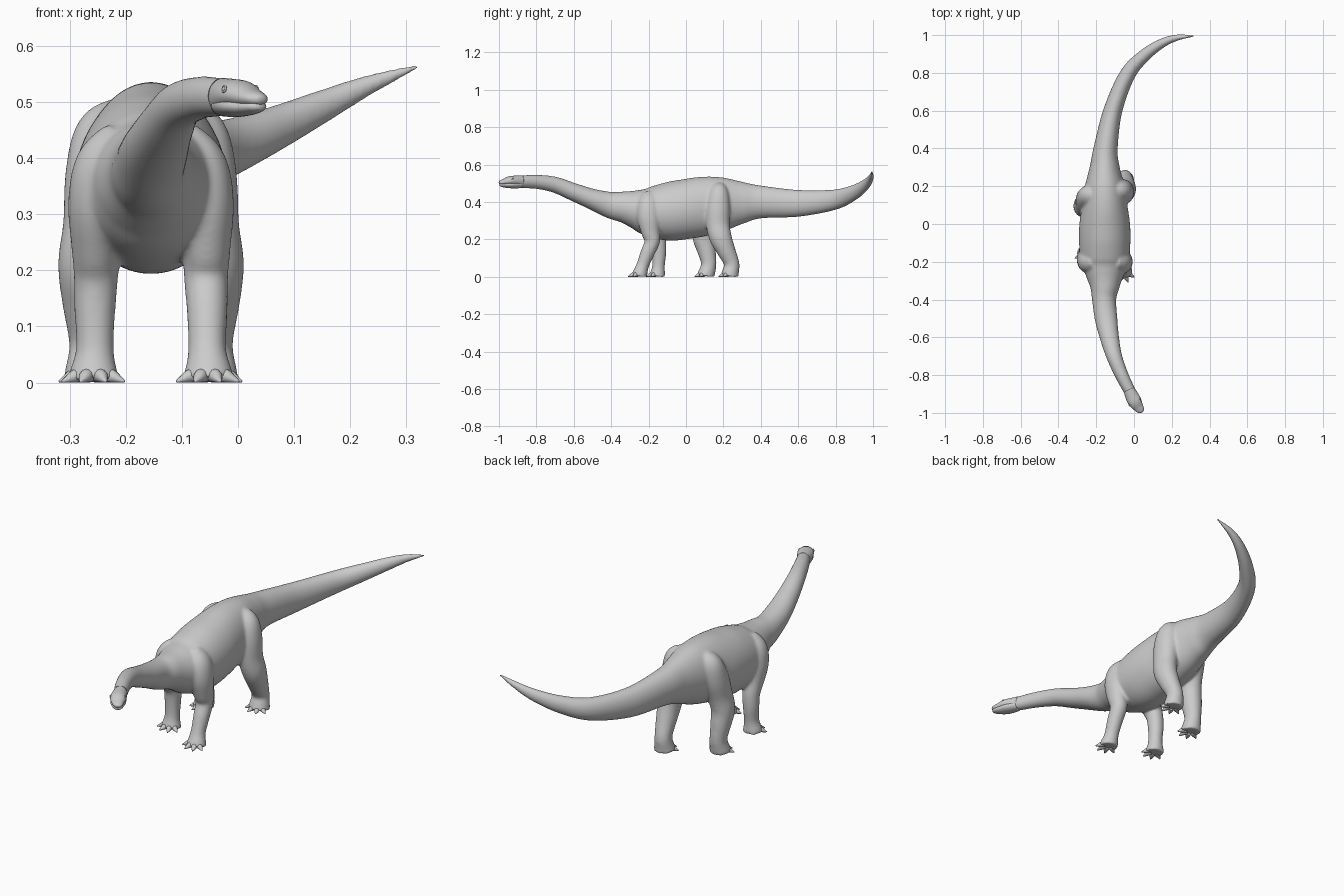
import bpy, bmesh, math
from mathutils import Vector

CX = -0.155  # centre line of the trunk


def smooth_rows(rows, steps):
    """Catmull-Rom interpolation of section rows."""
    out = []
    for i in range(len(rows) - 1):
        p0, p1 = rows[max(i - 1, 0)], rows[i]
        p2, p3 = rows[i + 1], rows[min(i + 2, len(rows) - 1)]
        for s in range(steps):
            t = s / steps
            out.append([0.5 * (2 * b + (c - a) * t + (2 * a - 5 * b + 4 * c - d) * t * t
                               + (3 * b - a - 3 * c + d) * t ** 3)
                        for a, b, c, d in zip(p0, p1, p2, p3)])
    return out + [list(rows[-1])]


def loft(bm, rows, ref, steps=5, segs=32):
    """Closed tube through rows (x, y, z, radius across, radius along ref)."""
    rows = smooth_rows(rows, steps)
    pts = [Vector(r[:3]) for r in rows]
    rings = []
    for i, r in enumerate(rows):
        t = (pts[min(i + 1, len(pts) - 1)] - pts[max(i - 1, 0)]).normalized()
        b = (ref - t * ref.dot(t)).normalized()
        a = t.cross(b)
        ring = []
        for k in range(segs):
            ang = 2 * math.pi * k / segs
            p = pts[i] + a * (r[3] * math.cos(ang)) + b * (r[4] * math.sin(ang))
            p.z = max(p.z, 0)
            ring.append(bm.verts.new(p))
        rings.append(ring)
    for r0, r1 in zip(rings, rings[1:]):
        for k in range(segs):
            n = (k + 1) % segs
            bm.faces.new((r0[k], r0[n], r1[n], r1[k]))
    bm.faces.new(rings[0][::-1])
    bm.faces.new(rings[-1])


def finish(bm, name):
    bmesh.ops.recalc_face_normals(bm, faces=bm.faces)
    for f in bm.faces:
        f.smooth = True
    me = bpy.data.meshes.new(name)
    bm.to_mesh(me)
    bm.free()
    ob = bpy.data.objects.new(name, me)
    bpy.context.collection.objects.link(ob)
    return ob


UP, SIDE = Vector((0, 0, 1)), Vector((1, 0, 0))
bm = bmesh.new()

# Tail, trunk and neck
loft(bm, [
    (.322, .995, .564, .005, .006), (.23, .987, .529, .017, .019), (.15, .958, .492, .025, .030),
    (.055, .892, .448, .034, .042), (-.035, .79, .412, .042, .055), (-.112, .60, .393, .050, .072),
    (-.150, .40, .400, .064, .088), (CX, .30, .397, .080, .113), (CX, .20, .390, .105, .143),
    (CX, .10, .378, .120, .158), (CX, 0, .362, .134, .160), (CX, -.10, .349, .136, .156),
    (CX, -.20, .350, .125, .132), (CX, -.27, .362, .101, .104), (CX, -.33, .373, .079, .085),
    (-.158, -.40, .383, .064, .072), (-.148, -.50, .415, .060, .056), (-.13, -.60, .453, .051, .048),
    (-.105, -.70, .492, .042, .043), (-.065, -.80, .508, .036, .038), (-.025, -.88, .508, .032, .034),
    (-.002, -.925, .508, .029, .028)], UP, 8, 48)

# Legs: shared profiles (offset from centre, z, depth radius, width radius) and stride positions
front = [(.050, .44, .035, .035), (.084, .39, .058, .050), (.098, .32, .062, .050), (.099, .24, .050, .043),
         (.098, .19, .041, .040), (.100, .13, .038, .037), (.100, .06, .034, .034), (.102, .02, .040, .043),
         (.102, 0, .045, .048)]
hind = [(.040, .475, .035, .040), (.075, .44, .056, .060), (.095, .37, .066, .058), (.104, .28, .063, .053),
        (.114, .21, .060, .052), (.112, .14, .050, .046), (.107, .07, .041, .039), (.107, .025, .045, .046),
        (.107, 0, .050, .051)]
legs = [
    ("front_claws_a", front, 1, (-.20, -.20, -.20, -.19, -.18, -.205, -.232, -.245, -.250)),
    ("front_claws_b", front, -1, (-.20, -.20, -.19, -.165, -.147, -.143, -.147, -.151, -.154)),
    ("hind_claws_a", hind, 1, (.18, .175, .17, .17, .185, .215, .245, .238, .233)),
    ("hind_claws_b", hind, -1, (.16, .15, .13, .105, .095, .110, .122, .112, .105))]
for name, prof, sgn, ys in legs:
    loft(bm, [(CX + sgn * dx, y, z, ry, rx) for (dx, z, ry, rx), y in zip(prof, ys)], SIDE)
    # Clawed toes fanned across the front of each foot
    claws = bmesh.new()
    cx, cy = CX + sgn * prof[-1][0], ys[-1]
    for deg in (-64, -22, 20, 60):
        a = math.radians(deg)
        dx, dy = math.sin(a), -math.cos(a)
        loft(claws, [(cx + dx * r, cy + dy * r, z, w, h) for r, z, w, h in
                     ((.020, .014, .012, .014), (.038, .011, .012, .012),
                      (.051, .006, .008, .007), (.063, .002, .002, .002))], UP, 3, 12)
    finish(claws, name)

# Fuse trunk and limbs into one smooth skin
body = finish(bm, "body")
rm = body.modifiers.new("fuse", 'REMESH')
rm.mode, rm.voxel_size, rm.use_smooth_shade = 'VOXEL', .0052, True
sm = body.modifiers.new("soften", 'SMOOTH')
sm.factor, sm.iterations = .5, 26

# Skull and lower jaw, with the mouth line between them
bm = bmesh.new()
loft(bm, [(-.025, -.88, .509, .031, .034), (-.008, -.917, .512, .036, .029), (.006, -.943, .513, .036, .025),
          (.022, -.968, .508, .028, .018), (.036, -.988, .505, .020, .012), (.041, -.997, .503, .009, .007)], UP)
finish(bm, "skull")
bm = bmesh.new()
loft(bm, [(-.022, -.885, .495, .029, .021), (-.007, -.918, .493, .034, .020), (.006, -.943, .492, .034, .018),
          (.022, -.967, .491, .0265, .014), (.035, -.986, .492, .0185, .010), (.040, -.994, .493, .008, .006)], UP)
finish(bm, "jaw")

# Eyes with raised lids
for s, label in ((1, "a"), (-1, "b")):
    out = Vector((.87 * s, .49 * s, .25))
    pos = Vector((.004, -.943, .523)) + Vector((.87, .49, 0)) * (.032 * s)
    bpy.ops.mesh.primitive_uv_sphere_add(segments=16, ring_count=10, radius=.0045, location=pos)
    bpy.context.object.name = "eye_" + label
    bpy.ops.object.shade_smooth()
    bpy.ops.mesh.primitive_torus_add(major_segments=20, minor_segments=8, major_radius=.0055, minor_radius=.0018,
                                     location=pos + out * .001, rotation=out.to_track_quat('Z', 'Y').to_euler())
    bpy.context.object.name = "eyelid_" + label
    bpy.ops.object.shade_smooth()
